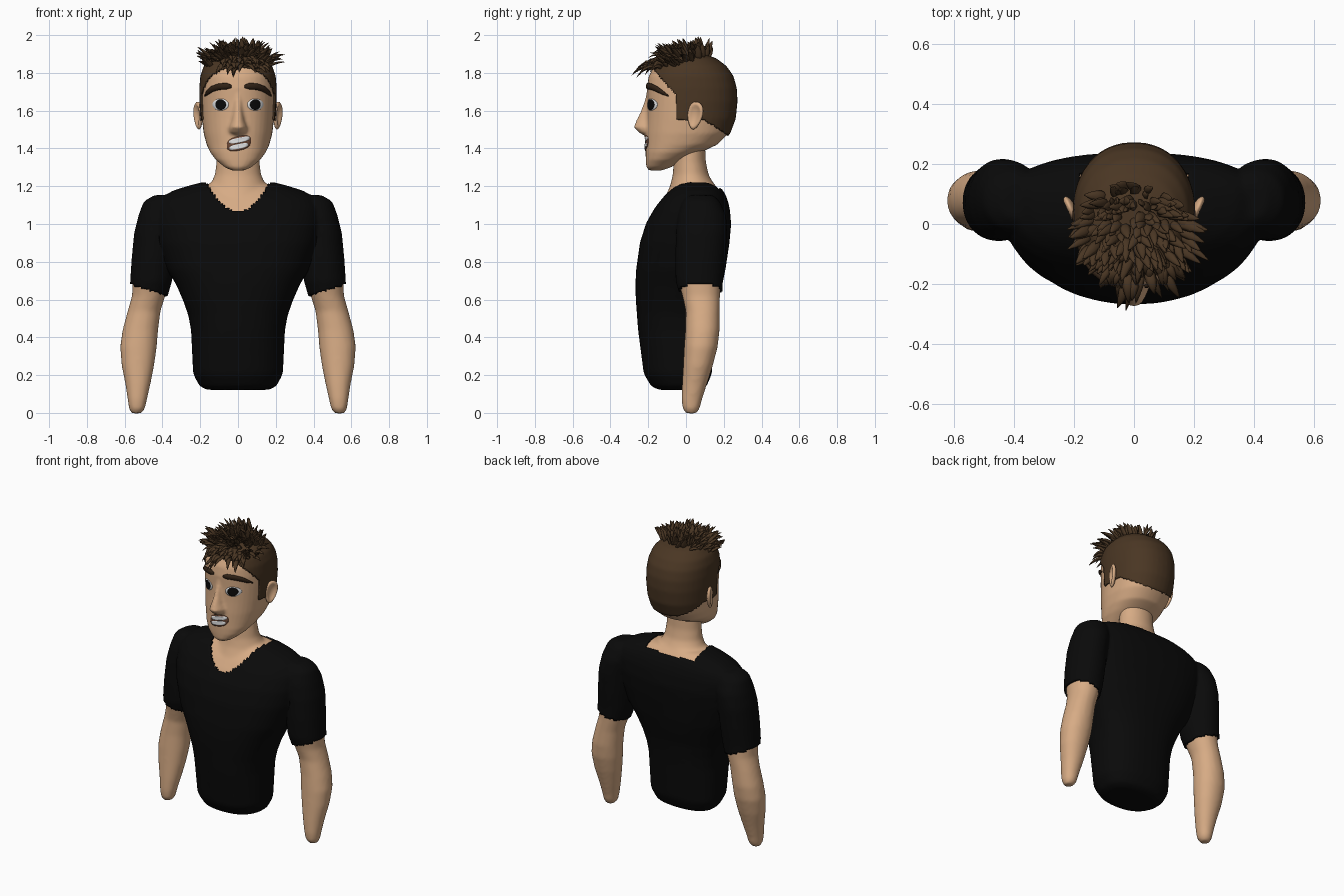
import bpy, bmesh, math, random
from mathutils import Vector, Matrix
from mathutils.bvhtree import BVHTree

if "Cube" in bpy.data.objects:
    bpy.data.objects.remove(bpy.data.objects["Cube"])

random.seed(4)


def material(name, rgb):
    m = bpy.data.materials.new(name)
    m.diffuse_color = (*rgb, 1)
    m.use_nodes = True
    m.node_tree.nodes["Principled BSDF"].inputs["Base Color"].default_value = m.diffuse_color
    return m


SKIN = material("skin", (0.68, 0.41, 0.235))
SHIRT = material("black cloth", (0.003, 0.003, 0.003))
HAIR = material("brown hair", (0.068, 0.037, 0.017))
BROW = material("dark brown", (0.03, 0.016, 0.008))
WHITE = material("white", (0.75, 0.76, 0.77))
BLACK = material("pupil black", (0.003, 0.003, 0.003))
MOUTH = material("mouth brown", (0.16, 0.07, 0.04))


def finish(name, bm, mat):
    bmesh.ops.recalc_face_normals(bm, faces=bm.faces)
    me = bpy.data.meshes.new(name)
    bm.to_mesh(me)
    bm.free()
    me.materials.append(mat)
    me.shade_smooth()
    ob = bpy.data.objects.new(name, me)
    bpy.context.collection.objects.link(ob)
    return ob


def skin_rings(bm, rings):
    """Join rings of points into a closed, capped loft."""
    vs = [[bm.verts.new(p) for p in r] for r in rings]
    n = len(vs[0])
    for a, b in zip(vs, vs[1:]):
        for i in range(n):
            bm.faces.new((a[i], a[(i + 1) % n], b[(i + 1) % n], b[i]))
    bm.faces.new(vs[0][::-1])
    bm.faces.new(vs[-1])


def loft(bm, rings, k=0.5, p=2.0, inset=0.0, side=1, n=40):
    """Rings are (z, centre x, half width, front y, back y); k places the widest line."""
    out = []
    for z, cx, hx, y0, y1 in rings:
        y0, y1, hx = y0 + inset, y1 - inset, hx - inset
        yc = y0 + k * (y1 - y0)
        ring = []
        for i in range(n):
            a = 2 * math.pi * i / n
            c, s = math.cos(a), math.sin(a)
            u = math.copysign(abs(c) ** (2 / p), c)
            v = math.copysign(abs(s) ** (2 / p), s)
            ring.append((side * (cx + hx * u), yc + v * (y1 - yc if v > 0 else yc - y0), z))
        out.append(ring)
    skin_rings(bm, out)


def tube(bm, pts, radii, flat=0.5, up=Vector((0, 0, 1)), n=6):
    pts = [Vector(p) for p in pts]
    rings = []
    for i, p in enumerate(pts):
        d = (pts[min(i + 1, len(pts) - 1)] - pts[max(i - 1, 0)]).normalized()
        s = d.cross(up).normalized()
        t = s.cross(d)
        rings.append([p + radii[i] * (s * math.cos(a) + t * flat * math.sin(a))
                      for a in (2 * math.pi * j / n for j in range(n))])
    skin_rings(bm, rings)


def fuse(ob, voxel, smooth):
    """Merge overlapping lofts into one smooth surface."""
    r = ob.modifiers.new("fuse", 'REMESH')
    r.mode, r.voxel_size = 'VOXEL', voxel
    s = ob.modifiers.new("soften", 'SMOOTH')
    s.factor, s.iterations = 0.5, smooth
    dg = bpy.context.evaluated_depsgraph_get()
    me = bpy.data.meshes.new_from_object(ob.evaluated_get(dg))
    ob.modifiers.clear()
    ob.data = me
    me.shade_smooth()


def shell(name, source, keep, mat, thick):
    """Copy the part of a surface that passes a rule, and thicken it outward."""
    bm = bmesh.new()
    bm.from_mesh(source.data)
    bad = [f for f in bm.faces if not keep(f.calc_center_median())]
    bmesh.ops.delete(bm, geom=bad, context='FACES')
    me = bpy.data.meshes.new(name)
    bm.to_mesh(me)
    bm.free()
    me.materials.clear()
    me.materials.append(mat)
    ob = bpy.data.objects.new(name, me)
    bpy.context.collection.objects.link(ob)
    m = ob.modifiers.new("thickness", 'SOLIDIFY')
    m.thickness, m.offset = thick, 1
    return ob


# Body: torso, neck and both arms fused
bm = bmesh.new()
loft(bm, [(0.135, 0, 0.17, -0.15, 0.08), (0.15, 0, 0.205, -0.185, 0.11), (0.21, 0, 0.236, -0.222, 0.135),
          (0.44, 0, 0.247, -0.252, 0.15), (0.52, 0, 0.262, -0.258, 0.158), (0.6, 0, 0.29, -0.264, 0.17),
          (0.68, 0, 0.325, -0.266, 0.19), (0.76, 0, 0.37, -0.262, 0.207), (0.9, 0, 0.42, -0.242, 0.228),
          (1.0, 0, 0.44, -0.21, 0.237), (1.08, 0, 0.44, -0.165, 0.23), (1.13, 0, 0.41, -0.13, 0.217),
          (1.165, 0, 0.35, -0.10, 0.20), (1.19, 0, 0.27, -0.075, 0.18), (1.21, 0, 0.19, -0.05, 0.16)],
     k=0.6, p=2.35, inset=0.011)
loft(bm, [(1.0, 0, 0.2, -0.17, 0.18), (1.1, 0, 0.18, -0.13, 0.18), (1.2, 0, 0.15, -0.085, 0.155),
          (1.26, 0, 0.123, -0.07, 0.12), (1.33, 0, 0.114, -0.066, 0.105), (1.46, 0, 0.11, -0.06, 0.1)])
ARM = [(1.14, 0.39, 0.05, 0.02, 0.14), (1.11, 0.40, 0.09, -0.01, 0.17), (1.04, 0.42, 0.095, -0.03, 0.20),
       (0.95, 0.44, 0.097, -0.04, 0.205), (0.82, 0.45, 0.1, -0.045, 0.195), (0.7, 0.46, 0.098, -0.042, 0.183),
       (0.62, 0.473, 0.088, -0.02, 0.18), (0.54, 0.497, 0.087, -0.002, 0.178), (0.44, 0.517, 0.094, -0.004, 0.178),
       (0.35, 0.527, 0.097, -0.01, 0.168), (0.25, 0.53, 0.086, -0.015, 0.142), (0.15, 0.53, 0.066, -0.021, 0.11),
       (0.07, 0.533, 0.051, -0.024, 0.085), (0.02, 0.535, 0.042, -0.018, 0.072), (-0.003, 0.538, 0.025, 0.0, 0.055)]
for side in (1, -1):
    loft(bm, ARM, side=side, p=2.1)
body = finish("body", bm, SKIN)
fuse(body, 0.0125, 6)


# Shirt: offset from the body, with neckline and sleeve openings
def shirt_rule(c):
    x = abs(c.x)
    if x > 0.33 and c.z < 0.685 - (0.57 - x) * 0.33:
        return False
    neckline = 1.06 + 5.4 * x * x if c.y < 0.03 else 1.18
    return not (x < 0.185 and c.z > neckline)


shell("shirt", body, shirt_rule, SHIRT, 0.013)

# Head with nose fused in
bm = bmesh.new()
loft(bm, [(1.283, 0, 0.03, -0.195, -0.13), (1.30, 0, 0.07, -0.21, -0.08), (1.34, 0, 0.118, -0.213, -0.01),
          (1.38, 0, 0.148, -0.214, 0.08), (1.42, 0, 0.166, -0.213, 0.165), (1.48, 0, 0.182, -0.212, 0.225),
          (1.56, 0, 0.191, -0.208, 0.255), (1.65, 0, 0.196, -0.206, 0.264), (1.72, 0, 0.196, -0.208, 0.26),
          (1.78, 0, 0.191, -0.198, 0.243), (1.83, 0, 0.175, -0.172, 0.208), (1.87, 0, 0.14, -0.12, 0.155),
          (1.895, 0, 0.07, -0.04, 0.08)], p=2.2)
loft(bm, [(1.468, 0, 0.035, -0.22, -0.12), (1.485, 0, 0.054, -0.25, -0.12), (1.512, 0, 0.052, -0.277, -0.12),
          (1.55, 0, 0.038, -0.262, -0.12), (1.6, 0, 0.03, -0.238, -0.12), (1.66, 0, 0.028, -0.217, -0.12),
          (1.71, 0, 0.03, -0.205, -0.12)], k=0.6)
head = finish("head", bm, SKIN)
fuse(head, 0.009, 4)
bvh = BVHTree.FromPolygons([v.co for v in head.data.vertices], [p.vertices for p in head.data.polygons])


def face_point(x, z, lift):
    return bvh.ray_cast(Vector((x, -1, z)), Vector((0, 1, 0)))[0] + Vector((0, -lift, 0))


# Close-cropped hair on the skull, with sideburns
def hair_rule(c):
    if c.y > -0.05:
        return c.z > 1.55 - max(0, c.y - 0.1) * 0.65
    return c.z > 1.68 + (-0.05 - c.y) * 1.2


shell("cropped_hair", head, hair_rule, HAIR, 0.009)

# Tufts of longer hair on top, swept forward
bm = bmesh.new()
for i in range(210):
    a, r = random.uniform(0, 2 * math.pi), math.sqrt(random.random())
    x, y = 0.165 * r * math.cos(a), -0.03 + 0.15 * r * math.sin(a)
    root = bvh.ray_cast(Vector((x, y, 3)), Vector((0, 0, -1)))[0]
    d = Vector((x * 3.5 + random.uniform(-.3, .3), (y - 0.08) * 3.5, random.uniform(0.35, 1.0))).normalized()
    length = random.uniform(0.08, 0.13)
    drop = 0.03 + (0.055 if y < -0.1 else 0)
    pts = []
    for t in (-0.1, 0.2, 0.45, 0.7, 0.9, 1.0):
        p = root + d * length * t + Vector((0, 0, -drop * t * t))
        p.z = min(p.z, 1.998)
        pts.append(p)
    w = random.uniform(0.013, 0.02)
    tube(bm, pts, [w * f for f in (0.6, 1, 0.95, 0.65, 0.3, 0.03)])
finish("hair_tufts", bm, HAIR)

# Ears: flattened spheres with a hollow on the outside
bm = bmesh.new()
for side in (1, -1):
    new = bmesh.ops.create_uvsphere(bm, u_segments=24, v_segments=16, radius=1)["verts"]
    for v in new:
        if v.co.x > 0.6:
            v.co.x -= (v.co.x - 0.6) * 3
        v.co.y *= 0.85 + 0.2 * v.co.z
    m = (Matrix.Diagonal((side, 1, 1, 1)) @ Matrix.Translation((0.211, 0.048, 1.574))
         @ Matrix.Rotation(-0.42, 4, 'Z') @ Matrix.Rotation(-0.18, 4, 'X') @ Matrix.Diagonal((0.019, 0.05, 0.074, 1)))
    bmesh.ops.transform(bm, matrix=m, verts=new)
finish("ears", bm, SKIN)


# Painted face details: thin plates that follow the face
def plate(bm, cx, cz, hx, hz, lift, slope=0.0, p=2.0, n=28):
    rings = []
    for f in (0.02, 0.35, 0.7, 1.0):
        ring = []
        for i in range(n):
            a = 2 * math.pi * i / n
            u = f * hx * math.copysign(abs(math.cos(a)) ** (2 / p), math.cos(a))
            v = f * hz * math.copysign(abs(math.sin(a)) ** (2 / p), math.sin(a))
            ring.append(face_point(cx + u, cz + v + slope * u, lift))
        rings.append(ring)
    rings.append([q + Vector((0, lift + 0.001, 0)) for q in rings[-1]])
    skin_rings(bm, rings)


eyes, pupils, brows = bmesh.new(), bmesh.new(), bmesh.new()
for side in (1, -1):
    plate(eyes, side * 0.092, 1.632, 0.043, 0.031, 0.003)
    plate(pupils, side * 0.092, 1.632, 0.028, 0.028, 0.006)
    line = [(0.035, 1.728), (0.06, 1.73), (0.1, 1.727), (0.135, 1.715), (0.16, 1.695), (0.175, 1.678)]
    tube(brows, [face_point(side * x, z, 0.004) for x, z in line],
         [0.008, 0.017, 0.017, 0.016, 0.012, 0.004], flat=0.7, up=Vector((0, 1, 0)), n=10)
finish("eye_whites", eyes, WHITE)
finish("pupils", pupils, BLACK)
finish("eyebrows", brows, BROW)

# Mouth and two rows of teeth
bm = bmesh.new()
plate(bm, 0.005, 1.427, 0.064, 0.038, 0.003, slope=0.2, p=2.6)
finish("mouth", bm, MOUTH)
bm = bmesh.new()
plate(bm, 0.007, 1.444, 0.055, 0.013, 0.006, slope=0.2, p=3)
plate(bm, 0.004, 1.411, 0.05, 0.013, 0.006, slope=0.2, p=3)
finish("teeth", bm, WHITE)
